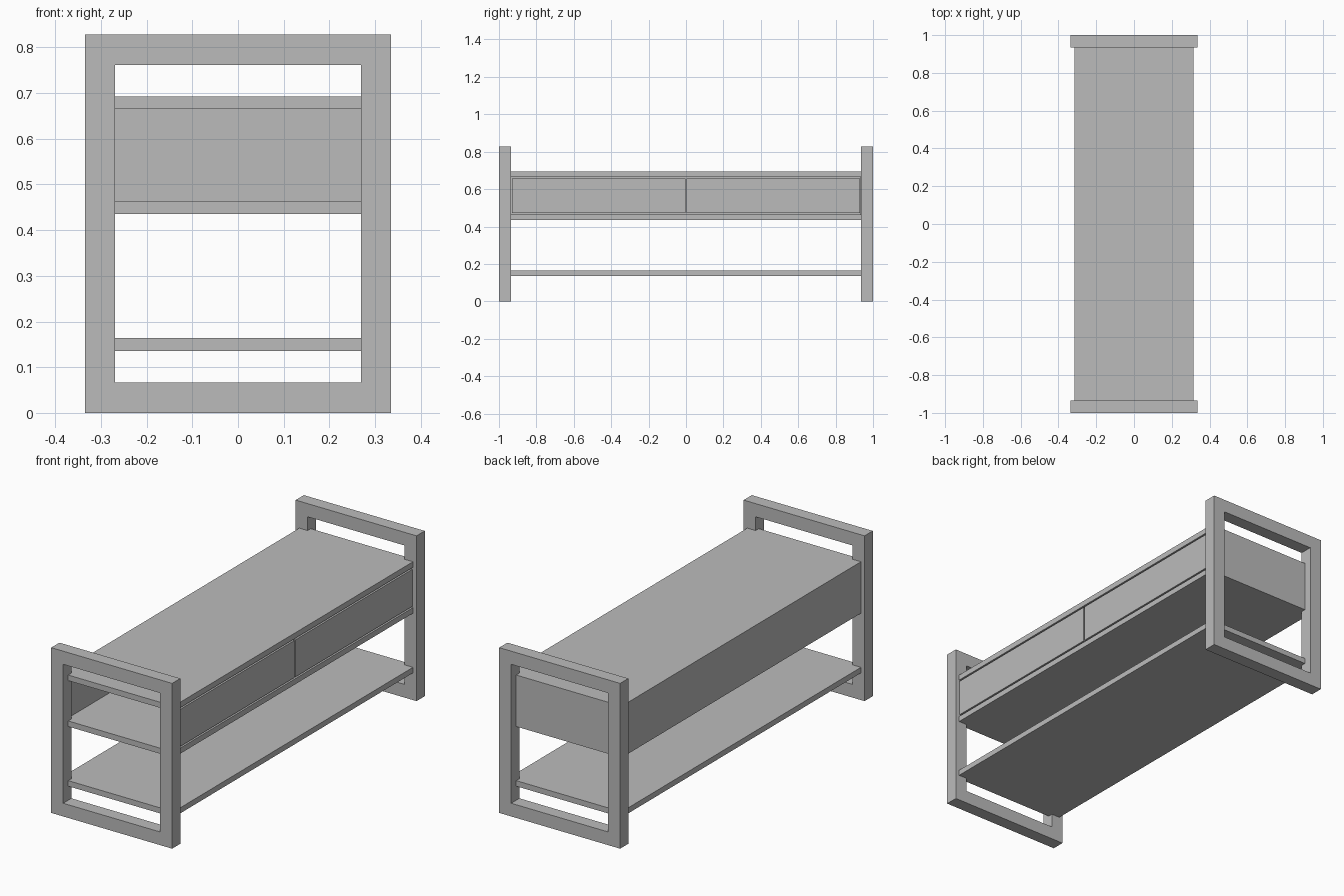
import bpy
import bmesh

if "Cube" in bpy.data.objects:
    bpy.data.objects.remove(bpy.data.objects["Cube"])

grey = bpy.data.materials.new("plain grey")
grey.diffuse_color = (0.5, 0.5, 0.5, 1)
grey.use_nodes = True
grey.node_tree.nodes["Principled BSDF"].inputs["Base Color"].default_value = grey.diffuse_color


def prism(name, outline, z0, z1):
    """Extrude an XY outline from z0 to z1."""
    bm = bmesh.new()
    face = bm.faces.new([bm.verts.new((x, y, z0)) for x, y in outline])
    ext = bmesh.ops.extrude_face_region(bm, geom=[face])
    for v in ext["geom"]:
        if isinstance(v, bmesh.types.BMVert):
            v.co.z = z1
    bmesh.ops.recalc_face_normals(bm, faces=bm.faces[:])
    mesh = bpy.data.meshes.new(name)
    bm.to_mesh(mesh)
    bm.free()
    mesh.materials.append(grey)
    obj = bpy.data.objects.new(name, mesh)
    bpy.context.collection.objects.link(obj)
    return obj


def box(name, x0, x1, y0, y1, z0, z1):
    return prism(name, [(x0, y0), (x1, y0), (x1, y1), (x0, y1)], z0, z1)


def end_frame(name, y0, y1):
    """Rectangular loop: inset the front and back of a box, then bridge the hole."""
    obj = box(name, -0.335, 0.335, y0, y1, 0, 0.828)
    bm = bmesh.new()
    bm.from_mesh(obj.data)
    bm.normal_update()
    sides = [f for f in bm.faces if abs(f.normal.y) > 0.9]
    bmesh.ops.inset_individual(bm, faces=sides, thickness=0.066, use_even_offset=True)
    rims = [e for f in sides for e in f.edges]
    bmesh.ops.delete(bm, geom=sides, context='FACES_ONLY')
    bmesh.ops.bridge_loops(bm, edges=rims)
    bmesh.ops.recalc_face_normals(bm, faces=bm.faces[:])
    bm.to_mesh(obj.data)
    bm.free()


# End frames
end_frame("front_end_frame", -1.0, -0.935)
end_frame("back_end_frame", 0.935, 1.0)

# Shelves, with tongues reaching into the frame openings
W, T, L, E = 0.315, 0.269, 0.935, 0.96
half = [(W, -L), (W, L), (T, L), (T, E)]
outline = half + [(-T, E), (-T, L), (-W, L), (-W, -L), (-T, -L), (-T, -E), (T, -E), (T, -L)]
for name, z in (("bottom_shelf", 0.136), ("cabinet_floor", 0.435), ("table_top", 0.665)):
    prism(name, outline, z, z + 0.028)

# Cabinet walls (the front end stays open)
box("cabinet_back_panel", -W, -0.288, -L, L, 0.463, 0.665)
box("cabinet_end_panel", -T, T, 0.934, E, 0.463, 0.665)

# Two drawer fronts with narrow gaps all round
for name, y0, y1 in (("front_drawer", -0.93, -0.004), ("back_drawer", 0.004, 0.93)):
    box(name, 0.288, W, y0, y1, 0.471, 0.657)
